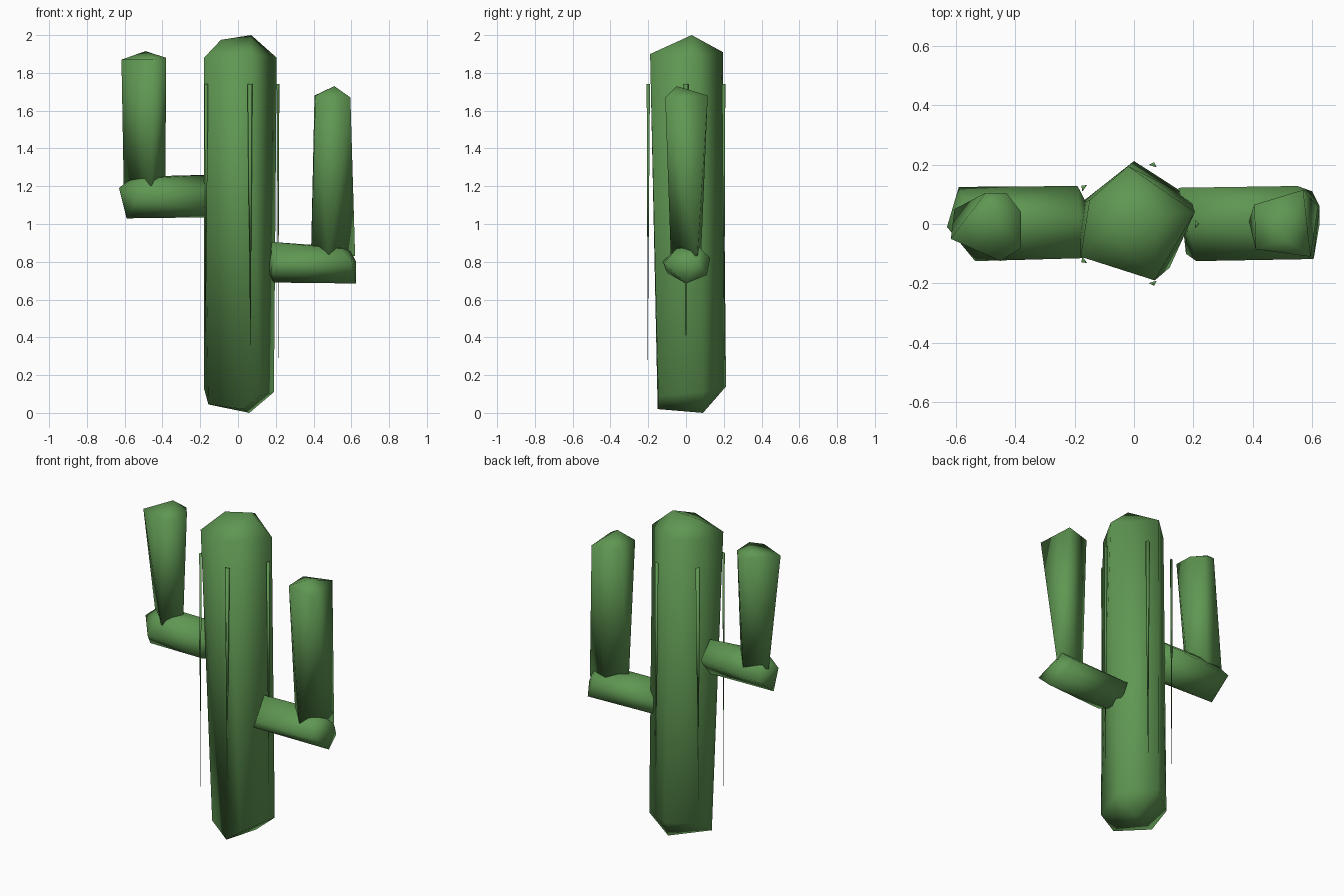
import bpy, bmesh, math

mat = bpy.data.materials.new("cactus_green")
mat.diffuse_color = (0.115, 0.31, 0.085, 1)


def hull(name, points):
    """Faceted convex part from a few corner points, smooth shaded."""
    bm = bmesh.new()
    for p in points:
        bm.verts.new(p)
    bmesh.ops.convex_hull(bm, input=bm.verts)
    loose = [v for v in bm.verts if not v.link_faces]
    bmesh.ops.delete(bm, geom=loose, context='VERTS')
    bmesh.ops.recalc_face_normals(bm, faces=bm.faces)
    for f in bm.faces:
        f.smooth = True
    me = bpy.data.meshes.new(name)
    bm.to_mesh(me)
    bm.free()
    me.materials.append(mat)
    ob = bpy.data.objects.new(name, me)
    bpy.context.collection.objects.link(ob)
    return ob


# Trunk: five-sided top, irregular rounded foot
hull("trunk", [
    (0.07, 0.03, 2.0), (-0.09, 0.0, 1.975),
    (0.205, 0.04, 1.88), (0.07, -0.19, 1.9), (-0.18, -0.11, 1.88),
    (-0.15, 0.08, 1.89), (-0.02, 0.195, 1.91),
    (0.19, 0.09, 0.11), (0.0, 0.212, 0.14), (-0.18, 0.07, 0.13),
    (-0.157, -0.03, 0.045), (0.025, -0.15, 0.02), (0.12, -0.147, 0.09),
    (0.06, 0.09, 0.0)])

# Left arm: branch and upright
hull("left_branch", [
    (-0.63, -0.01, 1.19), (-0.59, 0.125, 1.14), (-0.59, -0.02, 1.03),
    (-0.535, -0.125, 1.13), (-0.56, 0.04, 1.25), (-0.5, -0.07, 1.24),
    (-0.19, 0.128, 1.17), (-0.18, 0.02, 1.26), (-0.145, 0.04, 1.14),
    (-0.17, -0.115, 1.18), (-0.17, 0.0, 1.035), (-0.18, -0.09, 1.07)])
hull("left_upright", [
    (-0.49, 0.06, 1.915), (-0.617, -0.05, 1.87), (-0.5, 0.105, 1.88),
    (-0.43, 0.105, 1.87), (-0.38, 0.04, 1.875), (-0.38, -0.08, 1.88),
    (-0.45, -0.125, 1.87),
    (-0.605, 0.05, 1.2), (-0.46, -0.09, 1.165), (-0.385, 0.01, 1.2),
    (-0.46, 0.095, 1.18)])

# Right arm: branch and upright
hull("right_branch", [
    (0.625, 0.06, 0.8), (0.605, -0.118, 0.79), (0.625, 0.0, 0.685),
    (0.55, 0.128, 0.82), (0.6, 0.11, 0.73), (0.59, 0.07, 0.875),
    (0.54, -0.05, 0.87),
    (0.18, 0.0, 0.905), (0.15, 0.122, 0.82), (0.21, -0.125, 0.8),
    (0.175, -0.1, 0.74), (0.19, 0.0, 0.69), (0.16, 0.09, 0.73)])
hull("right_upright", [
    (0.51, -0.05, 1.73), (0.595, -0.11, 1.67), (0.41, -0.085, 1.68),
    (0.405, 0.065, 1.68), (0.57, 0.115, 1.68),
    (0.387, 0.01, 0.86), (0.48, -0.08, 0.82), (0.62, 0.06, 0.83),
    (0.5, 0.08, 0.84)])

# Five thin ribs around the trunk, tapering to a sliver
for i in range(5):
    a = math.tau * i / 5
    c, s = math.cos(a), math.sin(a)
    pts = [(0.205, 0.014, 1.74), (0.205, -0.014, 1.74),
           (0.219, 0.0, 1.74), (0.213, 0.0, 0.27)]
    hull(f"rib_{i + 1}", [(r * c - t * s, r * s + t * c, z) for r, t, z in pts])
